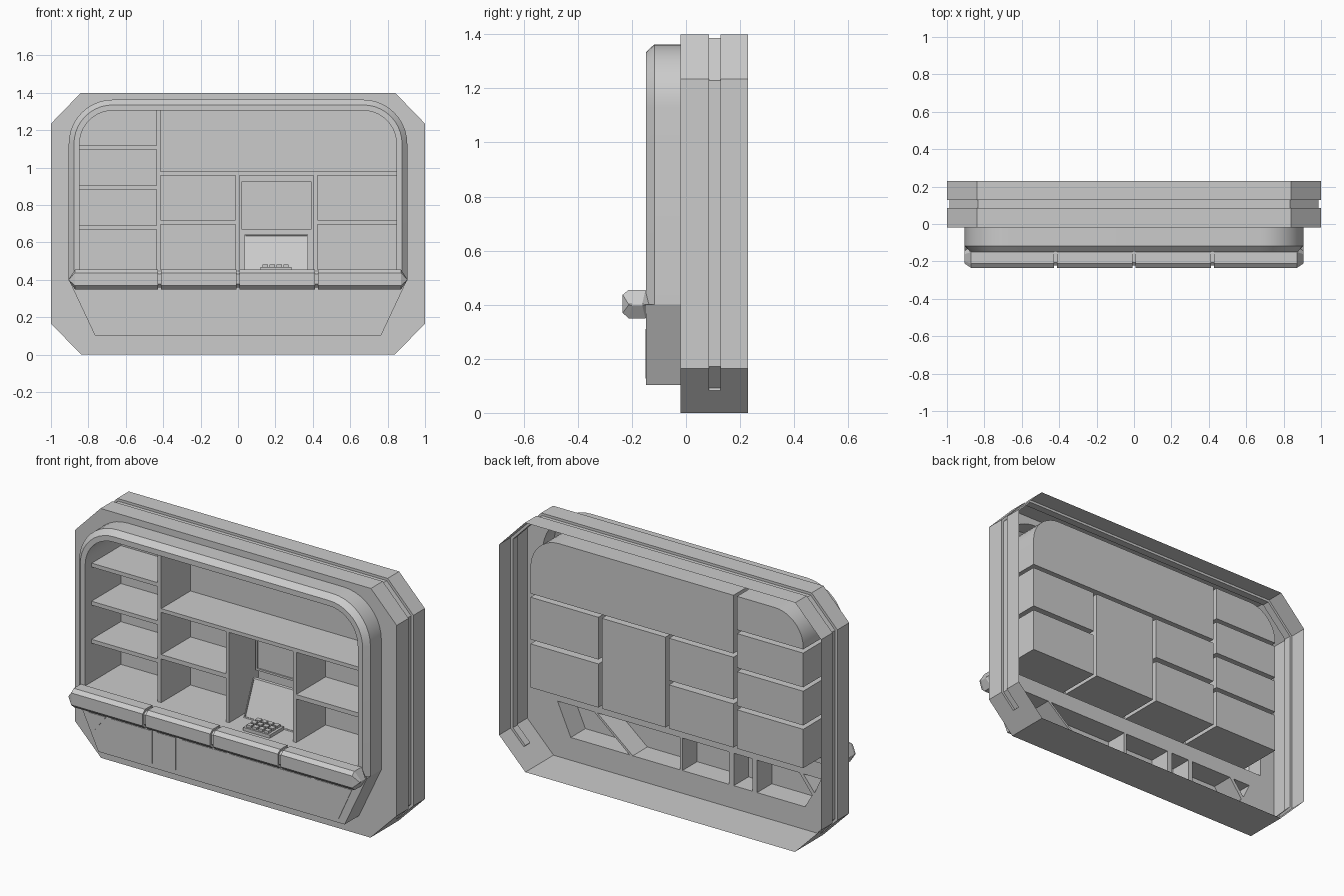
import bpy, bmesh, math
from mathutils import Vector

old = bpy.data.objects.get("Cube")
if old:
    bpy.data.objects.remove(old, do_unlink=True)

GREY = (0.6, 0.6, 0.6, 1)
mat = bpy.data.materials.new("plain grey")
mat.use_nodes = True
mat.diffuse_color = GREY
mat.node_tree.nodes["Principled BSDF"].inputs["Base Color"].default_value = GREY


def finish(name, bm, recalc=False):
    if recalc:
        bmesh.ops.recalc_face_normals(bm, faces=bm.faces[:])
    mesh = bpy.data.meshes.new(name)
    bm.to_mesh(mesh)
    bm.free()
    mesh.materials.append(mat)
    obj = bpy.data.objects.new(name, mesh)
    bpy.context.scene.collection.objects.link(obj)
    return obj


def at_y(points, y):
    return [(x, y, z) for x, z in points]


def loft(name, rings, closed=True, start=False, end=False):
    """Skin a row of matching rings, with optional end caps."""
    bm = bmesh.new()
    rows = [[bm.verts.new(p) for p in ring] for ring in rings]
    n = len(rows[0])
    for a, b in zip(rows, rows[1:]):
        for i in range(n if closed else n - 1):
            j = (i + 1) % n
            bm.faces.new((a[i], a[j], b[j], b[i]))
    if start:
        bm.faces.new(rows[0])
    if end:
        bm.faces.new(rows[-1][::-1])
    return finish(name, bm, True)


def sheet(name, loops, y):
    """Flat upright sheet; every loop after the first is a hole."""
    bm = bmesh.new()
    for loop in loops:
        vs = [bm.verts.new(p) for p in at_y(loop, y)]
        for i, v in enumerate(vs):
            bm.edges.new((v, vs[(i + 1) % len(vs)]))
    bmesh.ops.triangle_fill(bm, edges=bm.edges[:], use_beauty=True, normal=(0, -1, 0))
    bmesh.ops.dissolve_limit(bm, angle_limit=0.01, verts=bm.verts[:], edges=bm.edges[:])
    return finish(name, bm)


def rect(x0, x1, z0, z1):
    return [(x0, z0), (x1, z0), (x1, z1), (x0, z1)]


def box(name, x0, x1, y0, y1, z0, z1):
    r = rect(x0, x1, z0, z1)
    return loft(name, [at_y(r, y0), at_y(r, y1)], True, True, True)


def corner(cx, cz, r, a0, steps=10):
    return [(cx + r * math.cos(a0 + math.pi / 2 * i / steps),
             cz + r * math.sin(a0 + math.pi / 2 * i / steps)) for i in range(steps + 1)]


def arch(off, base=0.4):
    """Round-shouldered outline, from bottom right over to bottom left."""
    w, top, r = 0.905 - off, 1.363 - off, 0.235 - off
    return ([(w, base)] + corner(w - r, top - r, r, 0)
            + corner(r - w, top - r, r, math.pi / 2) + [(-w, base)])


# Octagonal outer frame, with a groove that stops halfway down the lower chamfers
def octagon(i):
    k = 0.414 * i
    half = [(0.837 - k, i), (0.918 - 0.7 * i, 0.082 + 0.7 * i), (1 - i, 0.165 + k),
            (1 - i, 1.235 - k), (0.84 - k, 1.4 - i)]
    return half + [(-x, z) for x, z in reversed(half)]


FRONT, BACK, G0, G1 = -0.02, 0.23, 0.085, 0.128
outer, inner = octagon(0), octagon(0.014)
loft("frame_front_band", [at_y(outer, FRONT), at_y(outer, G0)])
loft("frame_back_band", [at_y(outer, G1), at_y(outer, BACK)])
path, floor = outer[1:-1], inner[1:-1]
loft("frame_groove", [at_y(path, G0), at_y(floor, G0), at_y(floor, G1), at_y(path, G1)], False)
under = [outer[-2], outer[-1], outer[0], outer[1]]
loft("frame_bottom_band", [at_y(under, G0), at_y(under, G1)], False)
for k in (1, -2):
    tip = [outer[k], inner[k]]
    loft("groove_end", [at_y(tip, G0), at_y(tip, G1)], False)

# Lower panels, open to the back as hollow compartments
LO, HI = 0.128, 0.31
panels = [
    [(-0.825, HI), (-0.785, 0.222), (-0.715, HI)],
    [(-0.77, 0.205), (-0.725, LO), (-0.428, LO), (-0.428, HI), (-0.69, HI)],
    rect(-0.4, -0.283, LO, HI),
    rect(-0.252, 0.036, LO, HI),
    [(0.052, LO), (0.345, LO), (0.565, HI), (0.052, HI)],
    [(0.365, LO), (0.73, LO), (0.812, HI), (0.585, HI)],
]
FACE = -0.147
for p in panels:
    loft("compartment_walls", [at_y(p, FACE), at_y(p, FRONT)])
    bm = bmesh.new()
    f = bm.faces.new([bm.verts.new(v) for v in at_y(p, FACE + 0.02)])
    f.normal_update()
    if f.normal.y > 0:
        f.normal_flip()
    bmesh.ops.inset_region(bm, faces=[f], thickness=0.007)
    out = bmesh.ops.extrude_face_region(bm, geom=[f])
    moved = [g for g in out["geom"] if isinstance(g, bmesh.types.BMVert)]
    bmesh.ops.translate(bm, verts=moved, vec=(0, -0.023, 0))
    if f.is_valid:
        bmesh.ops.delete(bm, geom=[f], context="FACES_ONLY")
    finish("lower_panel", bm)

# Front plate of the frame, and the tapered base below the counter
base = [(-0.905, 0.4), (-0.765, 0.103), (0.765, 0.103), (0.905, 0.4)]
sheet("frame_plate", [outer, arch(0)] + panels, FRONT)
sheet("base_front", [base] + panels, FACE)
loft("base_sides", [at_y(base, FACE), at_y(base, FRONT)], False)

# Rounded hood around the niche
hood = loft("niche_hood", [at_y(arch(o), y) for o, y in
            ((0, FRONT), (0, -0.117), (0.028, -0.147), (0.058, -0.147), (0.058, -0.09))], False)

# Niche cells: open boxes whose gaps form the shelves and dividers
S, W, FLOOR, TOP = -0.09, 0.847, 0.45, 1.305
NICHE_BACK, R = 0.17, 0.177
low, high = (FLOOR, 0.695), (0.72, 0.957)
cells = [rect(-W, -0.436, a, b) for a, b in ((FLOOR, 0.668), (0.69, 0.882), (0.904, 1.096))]
cells += [rect(-0.414, -0.013, *low), rect(-0.414, -0.013, *high),
          rect(0.008, 0.404, FLOOR, 0.957),
          rect(0.425, W, *low), rect(0.425, W, *high)]
cells.append([(-W, 1.117), (-0.436, 1.117), (-0.436, TOP)] + corner(R - W, TOP - R, R, math.pi / 2))
cells.append([(-0.414, 0.978), (W, 0.978)] + corner(W - R, TOP - R, R, 0) + [(-0.414, TOP)])
rounded = [hood]
for c in cells:
    rounded.append(loft("niche_cell", [at_y(c, S), at_y(c, NICHE_BACK)], end=True))

edges = [("shelf", -W, -0.436, z, z + 0.022) for z in (0.668, 0.882, 1.096)]
edges += [("shelf", a, b, 0.695, 0.72) for a, b in ((-0.414, -0.013), (0.425, W))]
edges += [("long_shelf", -0.414, W, 0.957, 0.978), ("tall_divider", -0.436, -0.414, FLOOR, TOP),
          ("divider", -0.013, 0.008, FLOOR, 0.957), ("divider", 0.404, 0.425, FLOOR, 0.957)]
for name, x0, x1, z0, z1 in edges:
    sheet(name + "_edge", [rect(x0, x1, z0, z1)], S)

# Counter top and its faceted lip in four lengths
loft("counter_top", [[(-0.86, y, FLOOR), (0.86, y, FLOOR)] for y in (-0.16, S)], False)
lip = [(-0.118, 0.4), (-0.15, 0.455), (-0.212, 0.455), (-0.234, 0.437),
       (-0.234, 0.37), (-0.212, 0.349), (-0.15, 0.349)]


def lip_ring(x, s=1.0):
    return [(x, -0.18 + (y + 0.18) * s, 0.402 + (z - 0.402) * s) for y, z in lip]


def lip_tip(x):
    return [(x, -0.18 + (y + 0.18) * 0.6, 0.4 + (z - 0.4) * 0.05) for y, z in lip]


joints = [-0.872, -0.42, 0, 0.42, 0.872]
for i in range(4):
    a, b = joints[i], joints[i + 1]
    rings = [lip_ring(a + (0.009 if i else 0)), lip_ring(b - (0.009 if i < 3 else 0))]
    if i == 0:
        rings.insert(0, lip_tip(-0.905))
    if i == 3:
        rings.append(lip_tip(0.905))
    loft("counter_lip", rings, True, True, True)
loft("lip_core", [lip_ring(-0.86, 0.8), lip_ring(0.86, 0.8)], True, True, True)


# Wall screen and tilted console, each with a recessed display
def display(name, x0, x1, low_edge, high_edge, rear, border):
    (y0, z0), (y1, z1) = low_edge, high_edge
    bm = bmesh.new()
    side = [(y0, z0), (y1, z1), (rear, z1), (rear, z0)]
    left, right = ([bm.verts.new((x, y, z)) for y, z in side] for x in (x0, x1))
    bm.faces.new(left)
    bm.faces.new(right[::-1])
    faces = [bm.faces.new((left[i], right[i], right[(i + 1) % 4], left[(i + 1) % 4]))
             for i in range(4)]
    bmesh.ops.recalc_face_normals(bm, faces=bm.faces[:])
    bmesh.ops.inset_region(bm, faces=[faces[0]], thickness=border)
    bmesh.ops.inset_region(bm, faces=[faces[0]], thickness=0.001, depth=-0.006)
    finish(name, bm)


display("wall_screen", 0.02, 0.393, (0.125, 0.668), (0.125, 0.925), 0.169, 0.016)
display("console", 0.035, 0.375, (0.0, 0.452), (0.08, 0.643), 0.1, 0.008)

# Keypad with a grid of keys
box("keypad", 0.12, 0.285, -0.125, 0.0, FLOOR, 0.468)
for col in range(4):
    for row in range(3):
        x, y = 0.132 + col * 0.037, -0.115 + row * 0.038
        box("key", x, x + 0.028, y, y + 0.028, 0.466, 0.482)

# Smooth the rounded shoulders only
bpy.ops.object.select_all(action="DESELECT")
for obj in rounded:
    obj.select_set(True)
bpy.context.view_layer.objects.active = hood
bpy.ops.object.shade_smooth_by_angle(angle=math.radians(30))
